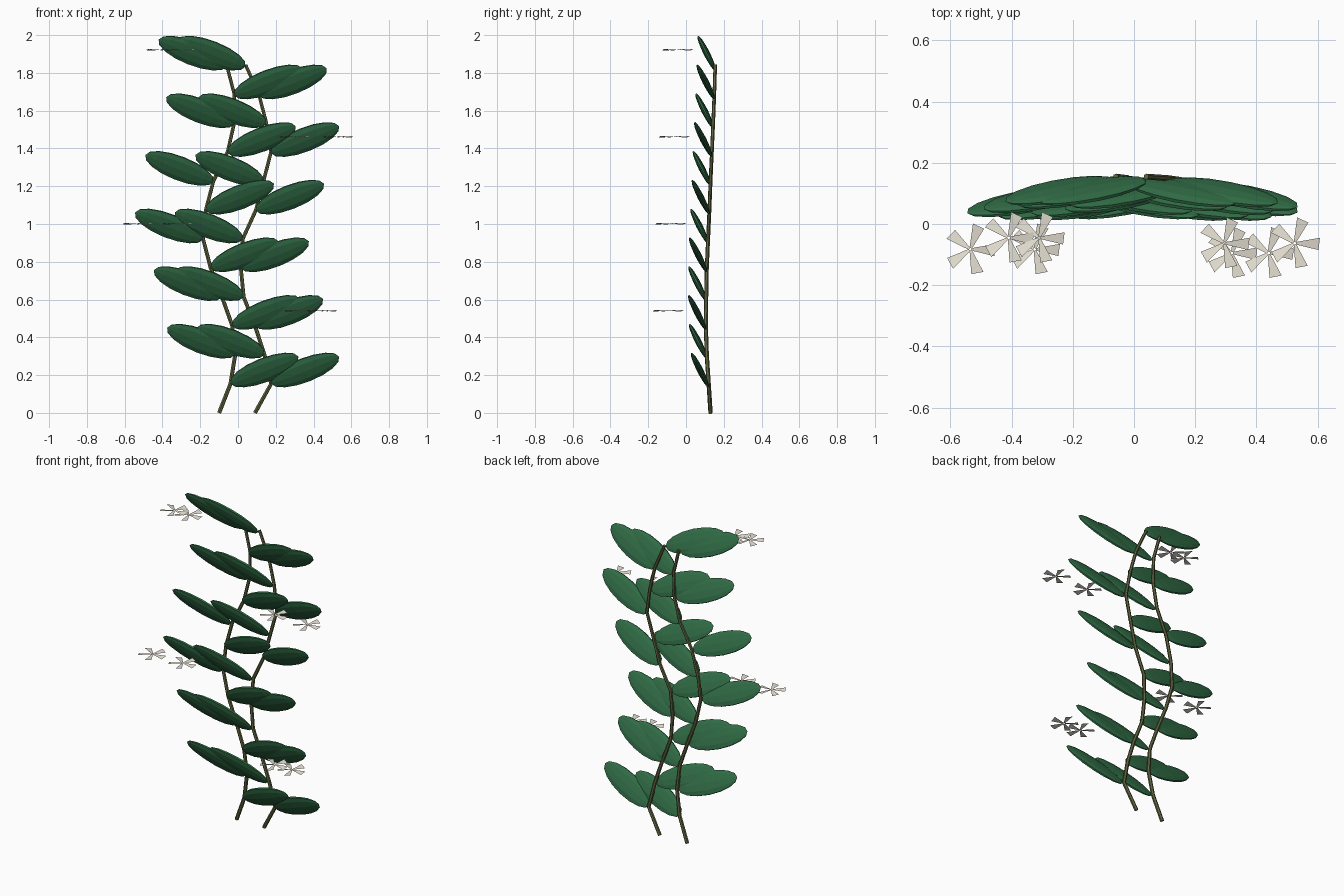
import bpy, bmesh, math
from mathutils import Matrix, Vector

if "Cube" in bpy.data.objects:
    bpy.data.objects.remove(bpy.data.objects["Cube"])


def material(name, color):
    m = bpy.data.materials.new(name)
    m.diffuse_color = (*color, 1)
    m.use_nodes = True
    m.node_tree.nodes["Principled BSDF"].inputs["Base Color"].default_value = m.diffuse_color
    return m


GREEN = material("leaf_green", (0.03, 0.15, 0.06))
BROWN = material("stem_olive", (0.12, 0.13, 0.05))
CREAM = material("petal_cream", (0.80, 0.76, 0.66))

# Stem x position at each leaf level, from the ground up
STEMS = {
    "left": [-.10, -.04, -.015, -.03, -.085, -.145, -.185, -.17, -.13, -.055, -.02, -.02, -.06],
    "right": [.09, .175, .14, .09, .03, .015, .025, .095, .135, .175, .15, .11, .04],
}
STEM_Y = [.13, .12, .11, .105, .107, .11, .117, .124, .13, .137, .144, .15, .155]
STEP = 0.1535


def add_mesh(name, bm, mat):
    me = bpy.data.meshes.new(name)
    bm.to_mesh(me)
    bm.free()
    me.materials.append(mat)
    ob = bpy.data.objects.new(name, me)
    bpy.context.collection.objects.link(ob)
    return ob


def stem(name, pts):
    cu = bpy.data.curves.new(name, 'CURVE')
    cu.dimensions = '3D'
    cu.bevel_depth = 0.011
    cu.bevel_resolution = 1
    cu.use_fill_caps = True
    sp = cu.splines.new('POLY')
    sp.points.add(len(pts) - 1)
    for i, (p, q) in enumerate(zip(sp.points, pts)):
        p.co = (*q, 1)
        p.radius = 1.05 - 0.2 * i / len(pts)
    sp.use_smooth = False
    cu.materials.append(BROWN)
    ob = bpy.data.objects.new(name, cu)
    bpy.context.collection.objects.link(ob)


def leaf(bm, center, side):
    # Flattened low-poly ellipsoid, leaning forward and rising towards its tip
    t = math.radians(24)
    x = Vector((side, 0, 0))
    u = Vector((0, -.45, .893))
    length = x * math.cos(t) + u * math.sin(t)
    width = u * math.cos(t) - x * math.sin(t)
    normal = length.cross(width) * side
    m = Matrix((width * side * .072, normal * .017, length * .197)).transposed().to_4x4()
    if m.determinant() < 0:
        m = m @ Matrix.Diagonal((1, -1, 1, 1))
    bmesh.ops.create_uvsphere(bm, u_segments=10, v_segments=8, radius=1,
                              matrix=Matrix.Translation(center) @ m)


def flower(bm, center):
    # Five flat twisted petals, narrow in the middle and wide outside
    for k in range(5):
        r = Matrix.Translation(center) @ Matrix.Rotation(k * math.tau / 5, 4, 'Z')
        prof = [(.004, -.004, 0), (.078, -.022, -.004), (.083, .018, .004), (.004, .004, 0)]
        bm.faces.new([bm.verts.new(r @ Vector(p)) for p in prof])


for name, xs in STEMS.items():
    stem(name + "_stem", [(x, y, i * STEP) for i, (x, y) in enumerate(zip(xs, STEM_Y))])
    leaves, flowers = bmesh.new(), bmesh.new()
    for i in range(1, 13):
        side = 1 if i % 2 else -1
        root = Vector((xs[i], STEM_Y[i], .227 + .1525 * (i - 1)))
        leaf(leaves, root + Vector((side * .18, -.046, 0)), side)
        # A flower hangs in front of every third leaf
        if i % 3 == 0:
            flower(flowers, Vector((root.x + side * .35, root.y - .2, i * STEP + .08)))
    add_mesh(name + "_leaves", leaves, GREEN)
    add_mesh(name + "_flowers", flowers, CREAM)
